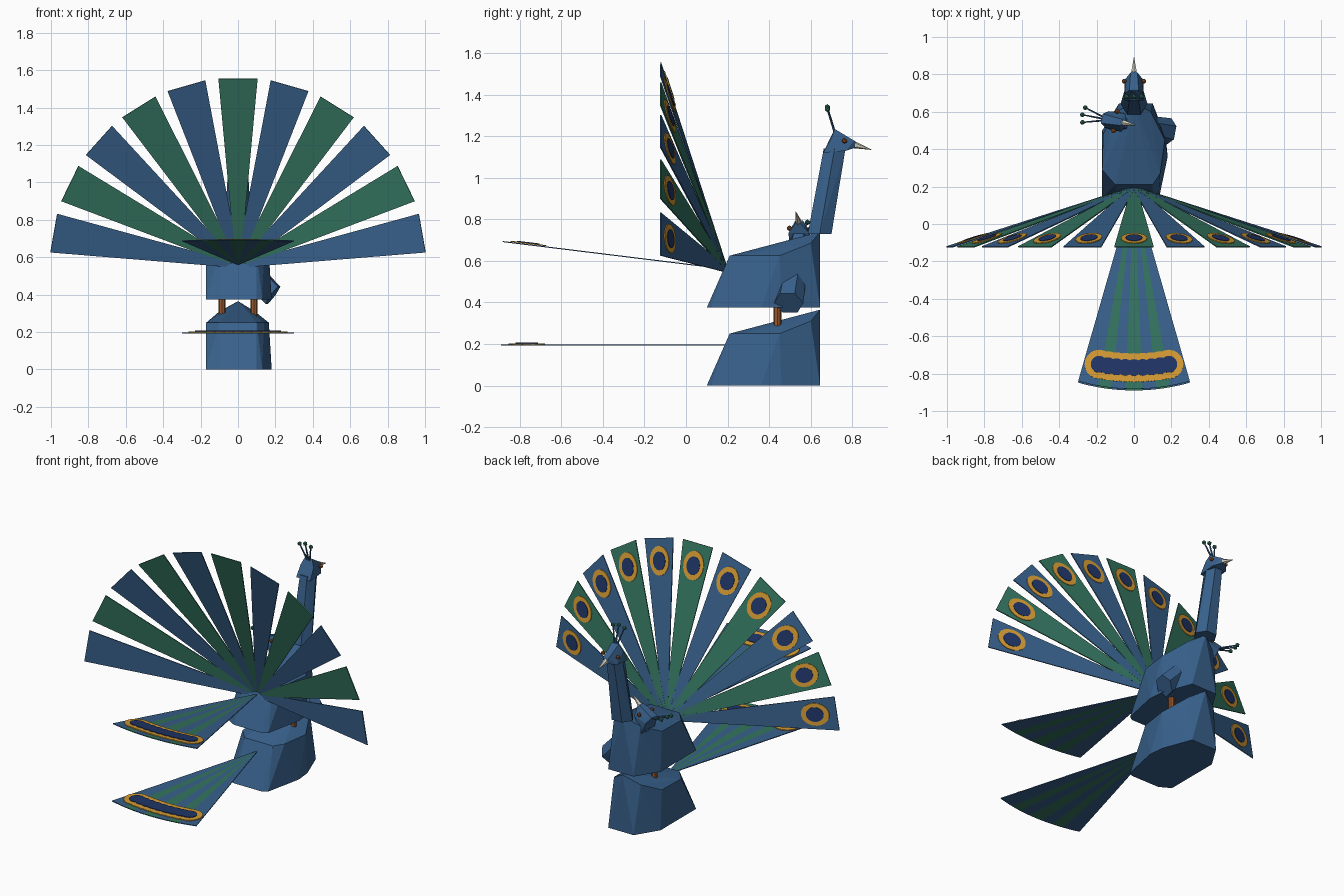
import bpy, bmesh, math
from mathutils import Vector, Matrix

if "Cube" in bpy.data.objects:
    bpy.data.objects.remove(bpy.data.objects["Cube"])


def material(name, rgb):
    m = bpy.data.materials.new(name)
    lin = [(c / 255 / 12.92) if c < 11 else ((c / 255 + 0.055) / 1.055) ** 2.4 for c in rgb]
    m.diffuse_color = (*lin, 1)
    m.use_nodes = True
    m.node_tree.nodes["Principled BSDF"].inputs["Base Color"].default_value = m.diffuse_color
    return m


BLUE = material("peacock blue", (56, 97, 140))
GREEN = material("feather green", (52, 117, 96))
GOLD = material("gold", (214, 156, 52))
NAVY = material("navy", (32, 54, 104))
COPPER = material("copper", (150, 88, 48))
IVORY = material("ivory", (214, 208, 192))


def finish(name, bm, mat):
    bmesh.ops.recalc_face_normals(bm, faces=bm.faces)
    me = bpy.data.meshes.new(name)
    bm.to_mesh(me)
    bm.free()
    me.materials.append(mat)
    ob = bpy.data.objects.new(name, me)
    bpy.context.collection.objects.link(ob)
    return ob


def hull(name, pts, mat, M=Matrix()):
    bm = bmesh.new()
    for p in pts:
        bm.verts.new(M @ Vector(p))
    bmesh.ops.convex_hull(bm, input=bm.verts[:])
    bmesh.ops.delete(bm, geom=[v for v in bm.verts if not v.link_faces], context='VERTS')
    return finish(name, bm, mat)


def plate(name, pts, mat, thick):
    bm = bmesh.new()
    bm.faces.new([bm.verts.new(p) for p in pts])
    ob = finish(name, bm, mat)
    s = ob.modifiers.new("thickness", 'SOLIDIFY')
    s.thickness = thick
    s.offset = 0
    return ob


def rod(name, a, b, r1, r2, sides, mat, M=Matrix()):
    a, b = M @ Vector(a), M @ Vector(b)
    bm = bmesh.new()
    rot = (b - a).to_track_quat('Z', 'Y').to_matrix().to_4x4()
    bmesh.ops.create_cone(bm, cap_ends=True, segments=sides, radius1=r1, radius2=r2,
                          depth=(b - a).length, matrix=Matrix.Translation((a + b) / 2) @ rot)
    return finish(name, bm, mat)


def ball(name, p, r, mat, M=Matrix()):
    bm = bmesh.new()
    bmesh.ops.create_icosphere(bm, subdivisions=1, radius=r,
                               matrix=Matrix.Translation(M @ Vector(p)))
    return finish(name, bm, mat)


def ellipse(cu, cw, ru, rw, n=20):
    return [(cu + ru * math.cos(2 * math.pi * i / n), cw + rw * math.sin(2 * math.pi * i / n))
            for i in range(n)]


# Two stacked faceted bodies
body = [(-.17, .14, 0), (-.10, .10, 0), (.10, .10, 0), (.13, .12, 0), (.18, .36, 0),
        (.17, .46, 0), (.10, .645, 0), (-.08, .645, 0), (-.17, .50, 0),
        (-.17, .29, .25), (-.10, .21, .25), (.10, .21, .25), (.14, .27, .25),
        (.165, .45, .25), (-.165, .48, .25), (.09, .60, .31), (-.10, .60, .31),
        (0, .43, .295), (0, .645, .365)]
for name, z in (("lower_body", 0), ("upper_body", .375)):
    hull(name, [(x, y, h + z) for x, y, h in body], BLUE)

# Legs between the bodies
for s in (-1, 1):
    rod("leg", (s * .085, .44, .26), (s * .085, .44, .42), .019, .019, 8, COPPER)


# Neck, head, beak, eyes and crest as one placeable group
def neck_and_head(M):
    neck = []
    for cy, z, rx, ry in ((.643, .73, .072, .06), (.715, 1.14, .05, .055)):
        neck += [(rx * math.cos(math.pi * i / 3), cy + ry * math.sin(math.pi * i / 3) * 1.1, z)
                 for i in range(6)]
    hull("neck", neck, BLUE, M)
    head = [(0, .83, 1.15)]
    for s in (-1, 1):
        head += [(s * .05, .66, 1.12), (s * .05, .77, 1.13), (s * .045, .70, 1.19),
                 (s * .025, .715, 1.235), (s * .018, .81, 1.178)]
        ball("eye", (s * .053, .763, 1.178), .014, COPPER, M)
    hull("head", head, BLUE, M)
    rod("beak", (0, .795, 1.163), (0, .892, 1.135), .02, .001, 6, IVORY, M)
    for s in (-1, 0, 1):
        tip = (s * .04, .68, 1.34 - abs(s) * .01)
        rod("crest_stem", (s * .008, .715, 1.22), tip, .006, .004, 6, BLUE, M)
        ball("crest_tip", tip, .014, GREEN, M)


neck_and_head(Matrix())

# Second neck pushed through the upper body at a slant
c, s = math.cos(math.radians(54)), math.sin(math.radians(54))
turn = Matrix(((0, c, -s), (-1, 0, 0), (0, s, c))).to_4x4()
neck_and_head(Matrix.Translation((-.10, .55, .76)) @ Matrix.Rotation(math.radians(-11), 4, 'Z')
              @ turn @ Matrix.Translation((0, -.765, -1.18)))

# Raised fan of eleven feathers
for i in range(-5, 6):
    ang = math.radians(16 * i)

    def place(u, w, lift=0):
        return Vector((u * math.sin(ang) + w * math.cos(ang), .2 - .322 * u + lift,
                       .555 + u * math.cos(ang) - w * math.sin(ang)))

    plate("fan_feather", [place(0, -.012), place(1, -.105), place(1, .105), place(0, .012)],
          GREEN if i % 2 == 0 else BLUE, .006)
    plate("fan_eye_ring", [place(u, w, .005) for u, w in ellipse(.875, 0, .083, .07)], GOLD, .005)
    plate("fan_eye", [place(u, w, .008) for u, w in ellipse(.875, 0, .052, .045)], NAVY, .005)

# Two trailing trains with radiating stripes and an eyed border
edges = [-1, -.64, -.40, -.15, .15, .40, .64, 1]
for z0, pitch in ((.195, 0), (.56, math.radians(7))):
    def train(r, t, lift=0):
        x, d = r * math.sin(t), r * math.cos(t)
        return Vector((x, .2 - d * math.cos(pitch), z0 + d * math.sin(pitch) + lift))

    for k in range(7):
        a, b = (math.radians(15.9) * e for e in edges[k:k + 2])
        arc = [a + (b - a) * j / 4 for j in range(5)]
        plate("train_stripe", [train(.01, a)] + [train(1.09, t) for t in arc] + [train(.01, b)],
              BLUE if k % 2 == 0 else GREEN, .005)
    for k in range(-4, 5):
        t = math.radians(2.75 * k)
        for name, rad, lift, mat in (("train_border", .078, .006, GOLD),
                                     ("train_eye", .045, .010, NAVY)):
            # each disc is laid flat on the train
            pts = []
            for u, w in ellipse(.975 * math.cos(t), .975 * math.sin(t), rad, rad):
                pts.append(train(math.hypot(u, w), math.atan2(w, u), lift))
            plate(name, pts, mat, .005)
